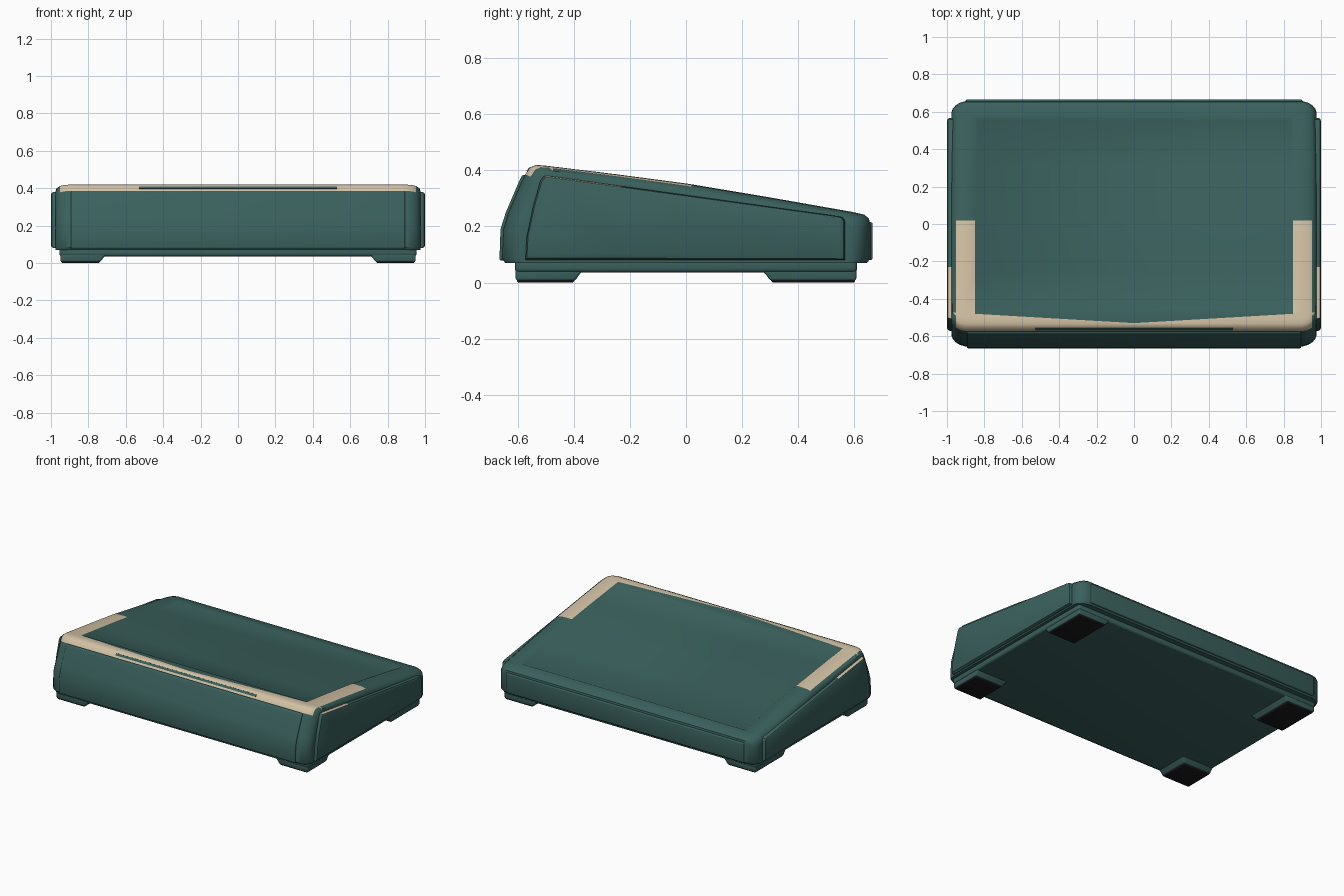
import bpy, bmesh, math
from mathutils import Vector

if "Cube" in bpy.data.objects:
    bpy.data.objects.remove(bpy.data.objects["Cube"])


def material(name, rgb):
    m = bpy.data.materials.new(name)
    m.diffuse_color = (*rgb, 1)
    m.use_nodes = True
    m.node_tree.nodes["Principled BSDF"].inputs["Base Color"].default_value = m.diffuse_color
    return m


GREEN = material("dark teal green", (0.042, 0.118, 0.108))
CREAM = material("cream", (0.64, 0.53, 0.37))
BLACK = material("black rubber", (0.011, 0.010, 0.012))


def finish(bm, name, mats, bevel=0, segments=3, angle=35):
    bmesh.ops.recalc_face_normals(bm, faces=bm.faces)
    me = bpy.data.meshes.new(name)
    bm.to_mesh(me)
    bm.free()
    ob = bpy.data.objects.new(name, me)
    bpy.context.collection.objects.link(ob)
    for m in mats:
        me.materials.append(m)
    bpy.ops.object.select_all(action='DESELECT')
    ob.select_set(True)
    bpy.context.view_layer.objects.active = ob
    if bevel:
        mod = ob.modifiers.new("soft_edges", 'BEVEL')
        mod.width, mod.segments = bevel, segments
        mod.limit_method, mod.angle_limit = 'ANGLE', math.radians(30)
        bpy.ops.object.modifier_apply(modifier=mod.name)
    bpy.ops.object.shade_smooth_by_angle(angle=math.radians(angle))
    return ob


def loft(rings):
    """Skin between equal rings of points and cap both ends."""
    bm = bmesh.new()
    rows = [[bm.verts.new(p) for p in r] for r in rings]
    n = len(rows[0])
    for a, b in zip(rows, rows[1:]):
        for i in range(n):
            j = (i + 1) % n
            bm.faces.new((a[i], a[j], b[j], b[i]))
    bm.faces.new(rows[0])
    bm.faces.new(rows[-1])
    bmesh.ops.recalc_face_normals(bm, faces=bm.faces)
    return bm


def cut(bm, co, no):
    geom = bm.verts[:] + bm.edges[:] + bm.faces[:]
    bmesh.ops.bisect_plane(bm, geom=geom, dist=1e-5, plane_co=co, plane_no=no)


def rect(x0, x1, y0, y1, z):
    return [(x0, y0, z), (x1, y0, z), (x1, y1, z), (x0, y1, z)]


# Wedge body: side profile lofted across x, shrinking at both ends
profile = [(-0.645, 0.07), (-0.655, 0.085), (-0.65, 0.19), (-0.632, 0.25),
           (-0.585, 0.36), (-0.573, 0.385), (-0.555, 0.411), (-0.535, 0.419),
           (-0.505, 0.417), (-0.25, 0.386), (0.0, 0.353), (0.3, 0.303),
           (0.59, 0.252), (0.635, 0.242), (0.652, 0.228), (0.657, 0.205),
           (0.657, 0.085), (0.645, 0.07)]
ends = [(0.976, 0.06, 0.036), (0.970, 0.042, 0.02), (0.953, 0.022, 0.008),
        (0.93, 0.008, 0.002), (0.90, 0.0, 0.0)]
stations = [(-x, d, h) for x, d, h in ends] + ends[::-1]
body = loft([[(x, y * (1 - d / 0.66), z - (h if z > 0.2 else 0)) for y, z in profile]
             for x, d, h in stations])
for x in (-0.85, 0.85):
    cut(body, (x, 0, 0), (1, 0, 0))
for y in (0.57, 0.02, -0.47):
    cut(body, (0, y, 0), (0, 1, 0))
V = 0.05 / 0.85
for s in (-1, 1):
    cut(body, (0, -0.53, 0), (s * V, 1, 0))

# Cream rim around the high front end of the top
for f in body.faces:
    c, n = f.calc_center_median(), f.normal
    rim = abs(c.x) > 0.85 or c.y < -0.53 + V * abs(c.x)
    if rim and n.z > 0.3 and c.y < 0.02 and abs(c.x) < 0.96:
        if c.z > 0.385 or c.y > -0.5:
            f.material_index = 1

# Sunken top panel
top = [f for f in body.faces if f.normal.z > 0.7
       and abs(f.calc_center_median().x) < 0.85
       and -0.47 < f.calc_center_median().y < 0.57]
bmesh.ops.inset_region(body, faces=top, thickness=0.012, depth=-0.008,
                       use_even_offset=True)
finish(body, "wedge_body", [GREEN, CREAM])

# Front panel following the curved front
outer = [(-0.665, 0.078), (-0.661, 0.19), (-0.642, 0.25), (-0.595, 0.36), (-0.584, 0.383)]
section = outer + [(y + 0.05, z) for y, z in outer[::-1]]
finish(loft([[(x, y, z) for y, z in section] for x in (-0.893, 0.893)]),
       "front_panel", [GREEN], 0.007)

# Back panel
finish(loft([rect(-0.9, 0.9, 0.62, 0.665, z) for z in (0.08, 0.215)]),
       "back_panel", [GREEN], 0.007)

# Thin green line in the cream front edge
line = [(-0.5685, 0.3975), (-0.559, 0.410), (-0.554, 0.408), (-0.563, 0.395)]
finish(loft([[(x, y, z) for y, z in line] for x in (-0.53, 0.53)]),
       "front_edge_line", [GREEN])

# Raised side panels with a cream strip on the top edge
side = [(-0.572, 0.08), (-0.568, 0.16), (-0.545, 0.27), (-0.518, 0.365), (-0.505, 0.38),
        (-0.485, 0.379), (0.545, 0.236), (0.56, 0.231), (0.567, 0.218), (0.567, 0.08)]
mid = Vector((0, 0.17))
for s, label in ((-1, "left"), (1, "right")):
    rings = []
    for x, k in ((0.94, 0), (0.985, 0), (0.995, 0.005), (1.0, 0.016)):
        ring = []
        for y, z in side:
            zc = 0.23 - 0.07 * y     # centre line of the tapering panel
            ring.append((s * x, y * (1 - k / 0.57), zc + (z - zc) * (1 - k / 0.12)))
        rings.append(ring)
    panel = loft(rings)
    cut(panel, (0, -0.23, 0), (0, 1, 0))
    for f in panel.faces:
        c = f.calc_center_median()
        if f.normal.z > 0.25 and -0.505 < c.y < -0.23 and abs(c.x) < 0.995:
            f.material_index = 1
    finish(panel, label + "_side_panel", [GREEN, CREAM])

# Base plate
finish(loft([rect(-0.955, 0.955, -0.61, 0.61, z) for z in (0.036, 0.085)]),
       "base_plate", [GREEN], 0.014)

# Four feet with sloped inner sides and black rubber pads
for sx in (-1, 1):
    for sy, y_in in ((-1, 0.395), (1, 0.30)):
        name = ("left" if sx < 0 else "right") + ("_front" if sy < 0 else "_back")

        def foot_ring(z, grow, trim=0.0):
            pts = rect(0.735 - grow, 0.95 - trim, y_in - grow, 0.607 - trim, z)
            return [(sx * x, sy * y, zz) for x, y, zz in pts]

        finish(loft([foot_ring(0.007, 0.0), foot_ring(0.028, 0.015), foot_ring(0.05, 0.035)]),
               name + "_foot", [GREEN], 0.008)
        finish(loft([foot_ring(0.0, -0.008, 0.008), foot_ring(0.010, 0.0, 0.002)]),
               name + "_pad", [BLACK], 0.004, 2)
